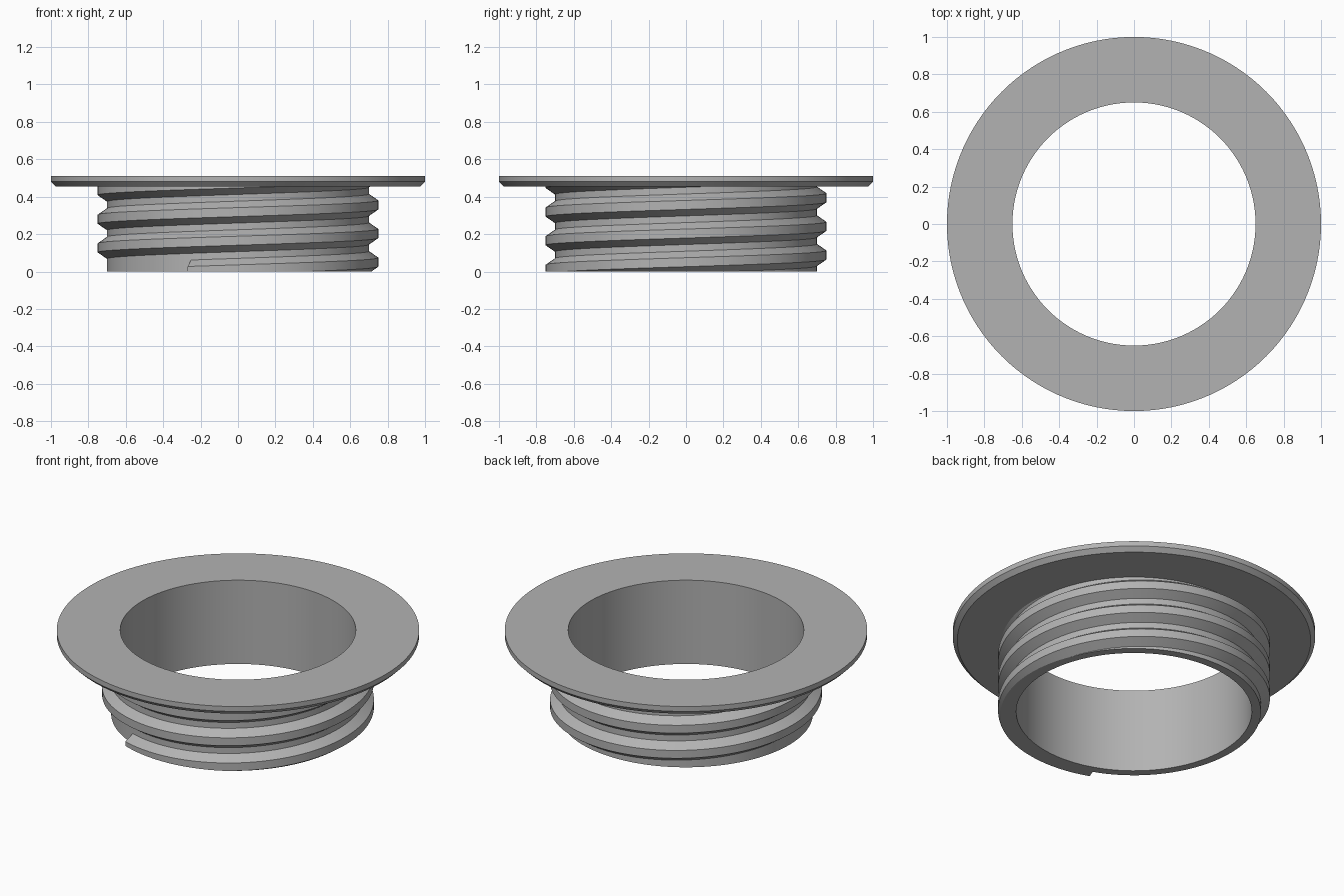
import bpy, bmesh
from math import cos, sin, radians

if "Cube" in bpy.data.objects:
    bpy.data.objects.remove(bpy.data.objects["Cube"], do_unlink=True)

STEP = 3                      # degrees per segment
PITCH, CREST_Z = 0.153, 0.05  # thread rise per turn, crest height at +x
ROOT, CREST = 0.698, 0.75     # thread radii
HALF_CREST, HALF_ROOT = 0.024, 0.06
LOW, HIGH = 0.0, 0.47         # thread is trimmed between these heights

gray = bpy.data.materials.new("plain gray")
gray.use_nodes = True
color = (0.45, 0.45, 0.45, 1)
gray.diffuse_color = color
gray.node_tree.nodes["Principled BSDF"].inputs["Base Color"].default_value = color


def ring_sweep(name, sections, closed):
    """Skin a list of (angle, [(radius, z), ...]) sections into a solid."""
    bm = bmesh.new()
    rows = [[bm.verts.new((r * cos(a), r * sin(a), z)) for r, z in pts]
            for a, pts in sections]
    pairs = list(zip(rows, rows[1:]))
    if closed:
        pairs.append((rows[-1], rows[0]))
    else:
        bm.faces.new(rows[0])
        bm.faces.new(rows[-1])
    for p, q in pairs:
        for i in range(len(p)):
            j = (i + 1) % len(p)
            bm.faces.new((p[i], q[i], q[j], p[j]))
    bmesh.ops.remove_doubles(bm, verts=bm.verts, dist=1e-6)
    bmesh.ops.dissolve_degenerate(bm, edges=bm.edges, dist=1e-6)
    bmesh.ops.recalc_face_normals(bm, faces=bm.faces)
    mesh = bpy.data.meshes.new(name)
    bm.to_mesh(mesh)
    bm.free()
    mesh.materials.append(gray)
    obj = bpy.data.objects.new(name, mesh)
    bpy.context.collection.objects.link(obj)
    bpy.ops.object.select_all(action="DESELECT")
    obj.select_set(True)
    bpy.context.view_layer.objects.active = obj
    bpy.ops.object.shade_smooth_by_angle(angle=radians(25))
    return obj


# Tube and chamfered flange as one turned profile
profile = [(0.65, 0), (0.70, 0), (0.70, 0.455), (0.975, 0.455),
           (1.0, 0.48), (1.0, 0.51), (0.65, 0.51)]
ring_sweep("flanged_tube",
           [(radians(d), profile) for d in range(0, 360, STEP)], True)


# Helical thread, trimmed flat at the tube's lower rim and inside the flange
def thread_section(degrees):
    center = CREST_Z + PITCH * (degrees - 360) / 360
    pts = []
    for offset in (-HALF_ROOT, -HALF_CREST, HALF_CREST, HALF_ROOT):
        z = min(max(center + offset, LOW), HIGH)
        t = (abs(z - center) - HALF_CREST) / (HALF_ROOT - HALF_CREST)
        t = min(max(t, 0), 1)
        pts.append((CREST + (ROOT - CREST) * t, z))
    inner = ROOT - 0.01
    return [(inner, pts[0][1])] + pts + [(inner, pts[-1][1])]


ring_sweep("screw_thread",
           [(radians(d), thread_section(d)) for d in range(249, 1480, STEP)],
           False)
